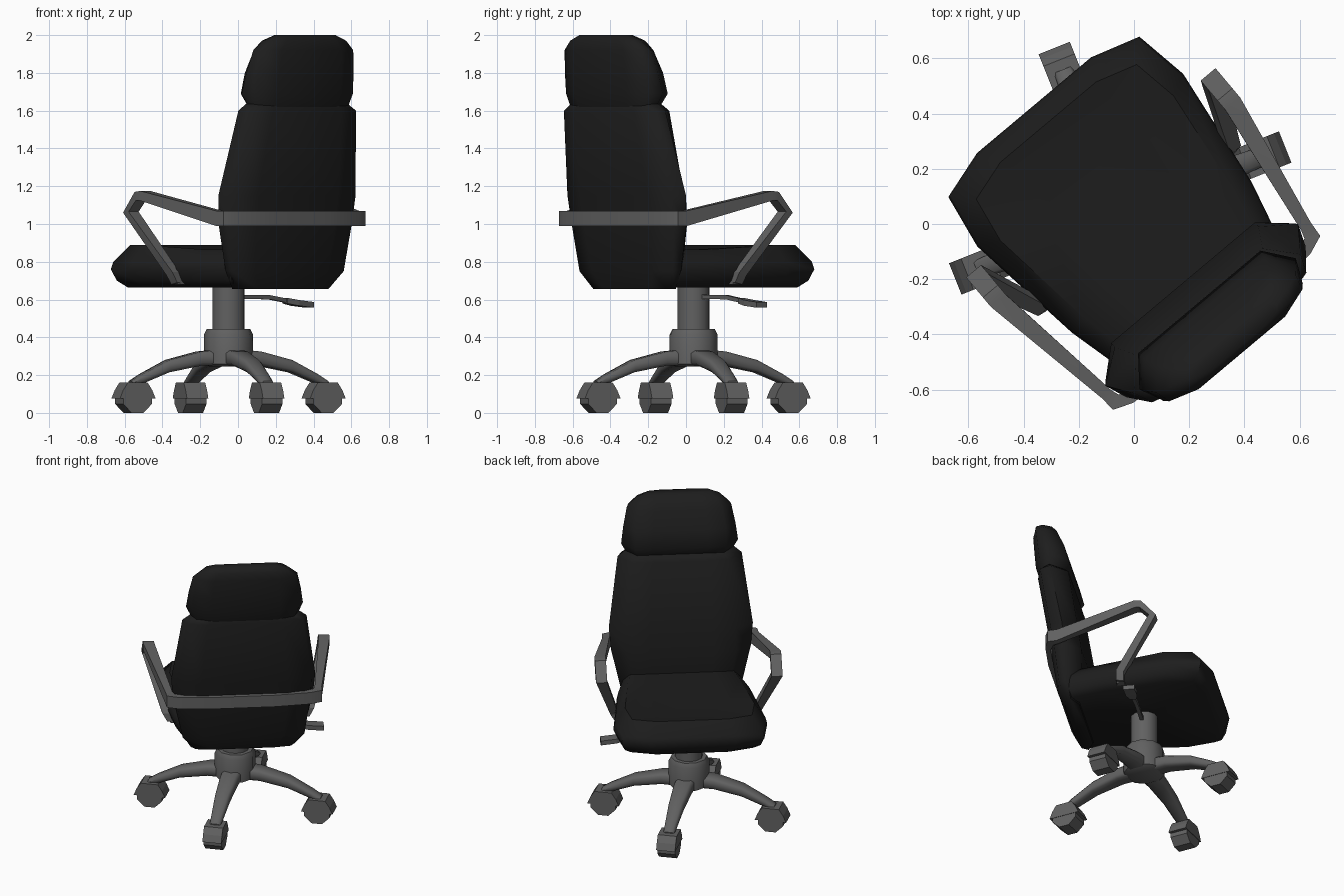
import bpy, bmesh, math
from mathutils import Matrix, Vector

if "Cube" in bpy.data.objects:
    bpy.data.objects.remove(bpy.data.objects["Cube"])

# Local frame: x = chair's right-hand axis, y = forward; the whole chair is turned 40 degrees
WORLD = Matrix.Translation((-0.05, 0.04, 0)) @ Matrix.Rotation(math.radians(40), 4, 'Z')
UPPER = WORLD @ Matrix.Translation((0.012, 0, 0))


def material(name, v):
    m = bpy.data.materials.new(name)
    m.diffuse_color = (v, v, v, 1)
    m.use_nodes = True
    m.node_tree.nodes["Principled BSDF"].inputs["Base Color"].default_value = m.diffuse_color
    return m


BLACK = material("black_upholstery", 0.0125)
GREY = material("grey_plastic", 0.12)


def loft(name, rings, mat, matrix=WORLD, smooth=None):
    """Skin a list of equal-length rings and cap both ends."""
    bm = bmesh.new()
    vs = [[bm.verts.new(p) for p in r] for r in rings]
    n = len(vs[0])
    for a, b in zip(vs, vs[1:]):
        for i in range(n):
            bm.faces.new((a[i], a[(i + 1) % n], b[(i + 1) % n], b[i]))
    bm.faces.new(vs[0])
    bm.faces.new(vs[-1])
    bmesh.ops.recalc_face_normals(bm, faces=bm.faces)
    me = bpy.data.meshes.new(name)
    bm.to_mesh(me)
    bm.free()
    me.materials.append(mat)
    ob = bpy.data.objects.new(name, me)
    bpy.context.collection.objects.link(ob)
    ob.matrix_world = matrix
    if smooth:
        bpy.ops.object.select_all(action='DESELECT')
        bpy.context.view_layer.objects.active = ob
        ob.select_set(True)
        bpy.ops.object.shade_smooth_by_angle(angle=math.radians(smooth))
    return ob


def circle(r, z, n):
    return [(r * math.cos(2 * math.pi * i / n), r * math.sin(2 * math.pi * i / n), z) for i in range(n)]


def cushion_ring(z, wf, ws, wb, ff, fs, fb, fm):
    """Rounded cross-section: front, side and back half widths; front, side, back corner and mid-back depths."""
    half = [(wf * .6, ff), (wf, ff), (ws, fs), (wb, fb), (wb * .65, fm)]
    pts = half + [(-x, y) for x, y in reversed(half)]
    return [(x, y, z) for x, y in pts]


# Backrest
loft("backrest", [cushion_ring(*s) for s in [
    (.655, .25, .33, .30, -.37, -.41, -.45, -.465),
    (.75, .30, .385, .385, -.34, -.42, -.475, -.505),
    (1.0, .34, .442, .42, -.34, -.43, -.50, -.54),
    (1.15, .34, .456, .425, -.36, -.445, -.525, -.56),
    (1.6, .30, .393, .365, -.43, -.535, -.60, -.635),
    (1.635, .27, .35, .31, -.46, -.545, -.60, -.625)]], BLACK, UPPER, 60)

# Headrest
loft("headrest", [cushion_ring(*s) for s in [
    (1.62, .27, .335, .31, -.47, -.55, -.60, -.63),
    (1.69, .29, .37, .335, -.432, -.535, -.61, -.652),
    (1.80, .285, .355, .33, -.46, -.555, -.622, -.662),
    (1.92, .265, .33, .315, -.51, -.583, -.637, -.672),
    (1.97, .24, .275, .26, -.545, -.60, -.645, -.67),
    (2.0, .19, .21, .19, -.59, -.62, -.64, -.65)]], BLACK, UPPER, 60)

# Seat cushion: one outline scaled through its thickness, front lip raised
half = [(.27, .50), (.452, .445), (.487, .24), (.425, -.22), (.37, -.44)]
outline = half + [(-x, y) for x, y in reversed(half)]
seat = []
for z, s in [(.665, .86), (.70, .95), (.76, 1), (.80, .98), (.865, .84), (.865, .5)]:
    ring = []
    for x, y in outline:
        y2 = y * s if y > 0 else y * (s + 2) / 3
        ring.append((x * s, y2, z + (.023 if s == .84 and y2 > .15 else 0)))
    seat.append(ring)
loft("seat", seat, BLACK, UPPER, 50)


# Armrest loop: right foot, elbow, round the back, mirrored to the left
def arm_ring(u0, u1, a, b):
    return [(u0, *a), (u1, *a), (u1, *b), (u0, *b)]


def band_ring(inner, outer):
    return [(*inner, 1.07), (*outer, 1.07), (*outer, .99), (*inner, .99)]


right = [
    arm_ring(.40, .45, (-.05, .68), (-.10, .69)),
    arm_ring(.43, .48, (-.045, .73), (-.095, .745)),
    arm_ring(.52, .59, (.18, 1.06), (.135, 1.065)),
    arm_ring(.52, .59, (.085, 1.17), (.075, 1.125)),
    arm_ring(.52, .59, (.04, 1.175), (.045, 1.125)),
    arm_ring(.45, .495, (-.47, 1.07), (-.47, .99)),
    band_ring((.44, -.50), (.49, -.53)),
    band_ring((.38, -.53), (.42, -.557)),
    band_ring((.18, -.545), (.19, -.578))]
left = [[(-x, y, z) for x, y, z in r] for r in reversed(right)]
loft("armrest_loop", right + left, GREY, UPPER, 25)

# Bracket joining the armrest feet under the seat
loft("armrest_bracket", [[(x, -.10, z - .02), (x, -.05, z - .02), (x, -.05, z + .01), (x, -.10, z + .01)]
                         for x, z in [(-.43, .70), (-.15, .69), (.15, .69), (.43, .70)]], GREY, UPPER)

# Gas column and hub
loft("column", [circle(.087, .40, 12), circle(.087, .72, 12)], GREY, WORLD, 40)
loft("hub", [circle(.10, .245, 10), circle(.13, .26, 10), circle(.13, .415, 10), circle(.115, .445, 10)],
     GREY, WORLD, 40)

# Height lever: rod and paddle
loft("lever_rod", [[(x, -.012, z - .011), (x, .012, z - .011), (x, .012, z + .011), (x, -.012, z + .011)]
                   for x, z in [(.05, .615), (.28, .612), (.41, .592)]], GREY)
loft("lever_paddle", [[(x, -w, z - .015), (x, w, z - .015), (x, w, z + .015), (x, -w, z + .015)]
                      for x, z, w in [(.39, .594, .02), (.46, .582, .036), (.56, .572, .036)]], GREY)

# Four legs with casters
for k in range(4):
    M = WORLD @ Matrix.Rotation(math.radians(-18.2 + 90 * k), 4, 'Z')
    leg = []
    for r, z0, z1, w in [(.06, .25, .335, .06), (.17, .25, .325, .058), (.35, .215, .28, .048),
                         (.50, .155, .205, .038), (.56, .14, .168, .035)]:
        leg.append([(r, -w, z0 + .015), (r, -w * .7, z0), (r, w * .7, z0), (r, w, z0 + .015),
                    (r, w, z1 - .015), (r, w * .7, z1), (r, -w * .7, z1), (r, -w, z1 - .015)])
    loft(f"leg_{k}", leg, GREY, M, 50)

    # Wheel: short eight-sided drum rolling along the leg direction
    c = Vector((.542, 0, .08))
    rim = [(c.x + .088 * math.cos(a), c.z + .0866 * math.sin(a))
           for a in (math.radians(22.5 + 45 * i) for i in range(8))]
    loft(f"caster_wheel_{k}", [[(x, y, z) for x, z in rim] for y in (-.058, .058)], GREY, M)

    # Hood over the upper half of the wheel
    hood = [(-.102, .075), (-.083, .12), (-.055, .162), (.055, .162), (.083, .12), (.102, .075)]
    loft(f"caster_hood_{k}", [[(c.x + x, y, z) for x, z in hood] for y in (-.061, .061)], GREY, M)
